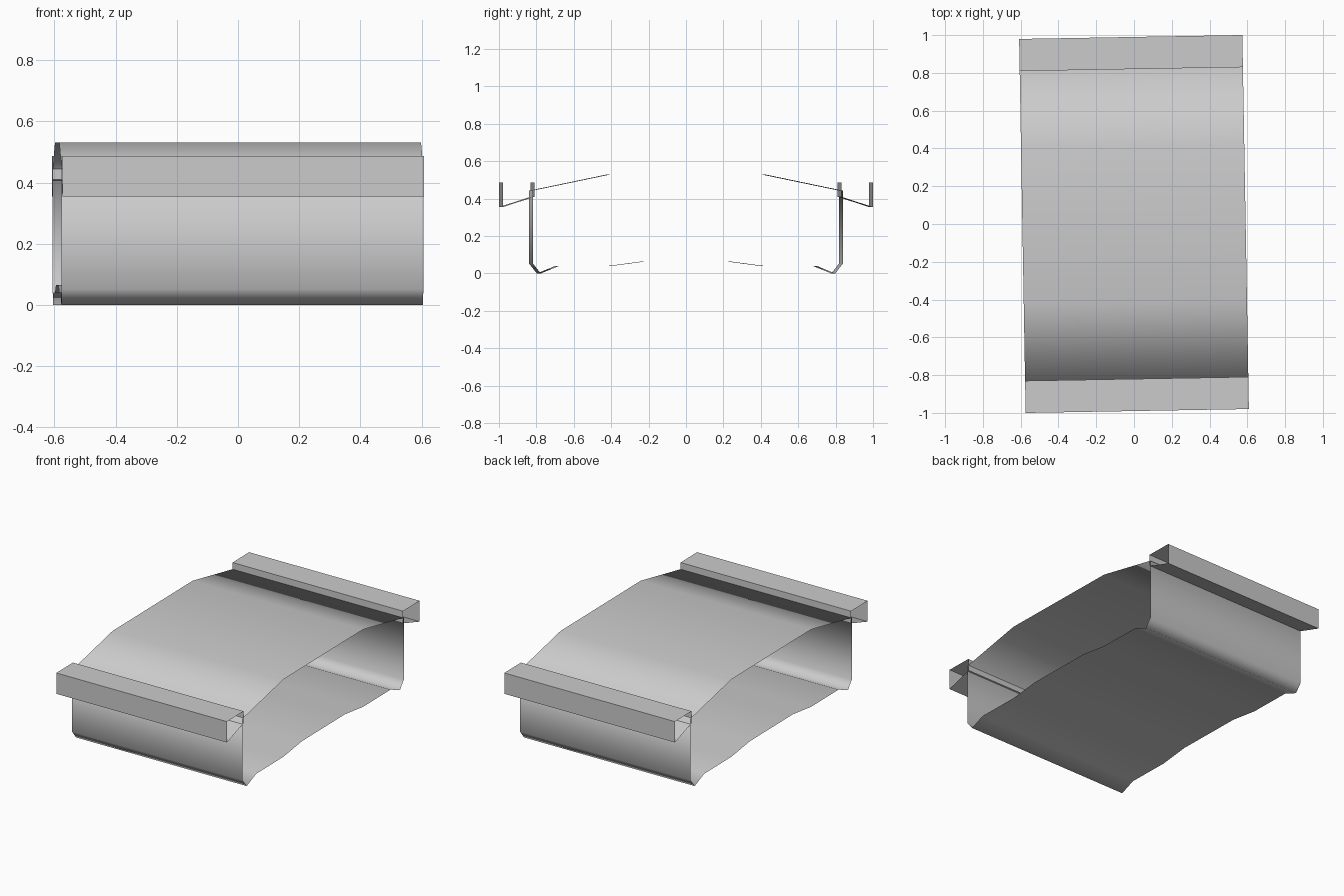
import bpy, bmesh, math

cube = bpy.data.objects.get("Cube")
if cube:
    bpy.data.objects.remove(cube, do_unlink=True)

HALF_WIDTH = 0.591
TURN = math.radians(1.0)   # the whole span is slightly turned

grey = bpy.data.materials.new("concrete grey")
grey.use_nodes = True
colour = (0.6, 0.6, 0.6, 1)
grey.diffuse_color = colour
grey.node_tree.nodes["Principled BSDF"].inputs["Base Color"].default_value = colour


def sweep(name, profile, smooth):
    """Sweep a closed y-z profile across the width, leaving both ends open."""
    bm = bmesh.new()
    left, right = [[bm.verts.new((x, y, z)) for y, z in profile]
                   for x in (-HALF_WIDTH, HALF_WIDTH)]
    n = len(profile)
    for i in range(n):
        j = (i + 1) % n
        face = bm.faces.new((left[i], right[i], right[j], left[j]))
        face.smooth = smooth
    bmesh.ops.recalc_face_normals(bm, faces=bm.faces)
    # make sure the upward facing sides point outwards
    top = max(bm.faces, key=lambda f: f.calc_center_median().z)
    if top.normal.z < 0:
        bmesh.ops.reverse_faces(bm, faces=bm.faces)
    mesh = bpy.data.meshes.new(name)
    bm.to_mesh(mesh)
    bm.free()
    mesh.materials.append(grey)
    obj = bpy.data.objects.new(name, mesh)
    obj.rotation_euler.z = TURN
    bpy.context.collection.objects.link(obj)
    return obj


# Hollow span: cambered deck, side walls and stepped underside
half = [(0.41, 0.53), (0.828, 0.443), (0.828, 0.052), (0.787, 0.0),
        (0.69, 0.04), (0.41, 0.04), (0.22, 0.065)]
sweep("bridge_span", half + [(-y, z) for y, z in reversed(half)], True)

# Open ended parapets along both edges
parapet = [(0.99, 0.355), (0.99, 0.487), (0.82, 0.487), (0.82, 0.41)]
for name, side in (("front_parapet", -1), ("back_parapet", 1)):
    sweep(name, [(side * y, z) for y, z in parapet], False)
